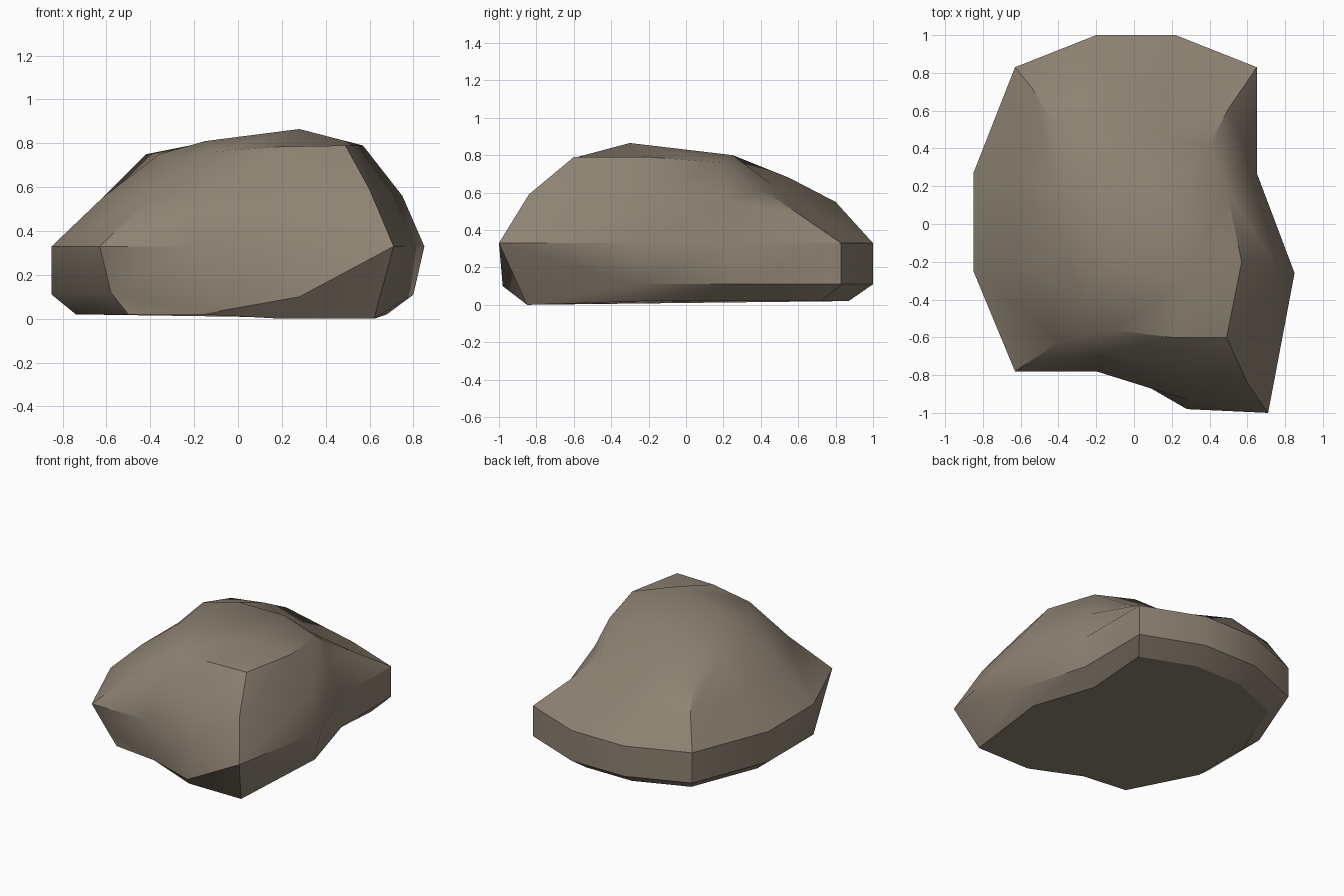
import bpy, bmesh

if "Cube" in bpy.data.objects:
    bpy.data.objects.remove(bpy.data.objects["Cube"])

# Outline rings, counter-clockwise from the front right corner (12 points each)
waist_xy = [(.71, -1), (.85, -.26), (.65, .27), (.65, .83), (.22, 1), (-.2, 1),
            (-.63, .83), (-.85, .27), (-.85, -.25), (-.63, -.78), (-.2, -.78), (.28, -.93)]
shoulder = [(.6, -.84, .59), (.75, -.22, .56), (.57, .23, .56), (.5, .61, .48),
            (.15, .7, .47), (-.17, .8, .55), (-.54, .72, .54), (-.63, .22, .54),
            (-.62, -.22, .55), (-.39, -.62, .56), (-.17, -.68, .56), (.22, -.8, .57)]
crown = [(.49, -.6, .79), (.57, -.2, .79), (.49, .18, .76), (.4, .42, .61),
         (.11, .45, .65), (-.17, .55, .68), (-.42, .52, .66), (-.42, .2, .75),
         (-.36, -.15, .75), (-.28, -.43, .72), (-.12, -.56, .76), (.2, -.6, .785)]
summit = [(.28, -.3, .865), (.2, .25, .80), (-.17, .25, .80), (-.15, -.22, .81)]

waist = [(x, y, .33) for x, y in waist_xy]
low = [(x, y, .11) for x, y in waist_xy]
base = [(x * .87, y * .87, .02) for x, y in waist_xy]

# Undercuts and chipped corners near the ground
base[0], base[11] = (.62, -.85, 0), (.2, -.85, 0)
base[1], base[2] = (.68, -.22, .02), (.53, .22, .02)
base[9], base[10] = (-.5, -.68, .02), (-.17, -.72, .02)
low[0], low[10] = waist[0], base[10]
low[1], low[9], low[11] = (.8, -.26, .11), (-.58, -.68, .12), (.28, -.98, .10)

bm = bmesh.new()
rings = [[bm.verts.new(p) for p in r] for r in (base, low, waist, shoulder, crown)]
P, Q, R, S = [bm.verts.new(p) for p in summit]

# Sides and underside
for a, b in zip(rings, rings[1:]):
    for i in range(12):
        j = (i + 1) % 12
        bm.faces.new((a[i], a[j], b[j], b[i]))
bm.faces.new(rings[0][::-1])

# Top as a 4 x 4 grid of points
t = rings[-1]
grid = [[t[9], t[10], t[11], t[0]], [t[8], S, P, t[1]],
        [t[7], R, Q, t[2]], [t[6], t[5], t[4], t[3]]]
for r in range(3):
    for c in range(3):
        bm.faces.new((grid[r][c], grid[r][c + 1], grid[r + 1][c + 1], grid[r + 1][c]))

bmesh.ops.remove_doubles(bm, verts=bm.verts[:], dist=.001)
bmesh.ops.recalc_face_normals(bm, faces=bm.faces[:])
mesh = bpy.data.meshes.new("boulder")
bm.to_mesh(mesh)
bm.free()

stone = bpy.data.materials.new("brown grey stone")
stone.diffuse_color = (.27, .225, .17, 1)
stone.use_nodes = True
stone.node_tree.nodes["Principled BSDF"].inputs["Base Color"].default_value = stone.diffuse_color
mesh.materials.append(stone)

boulder = bpy.data.objects.new("boulder", mesh)
bpy.context.collection.objects.link(boulder)
bpy.context.view_layer.objects.active = boulder
boulder.select_set(True)
bpy.ops.object.shade_smooth_by_angle(angle=.56)
